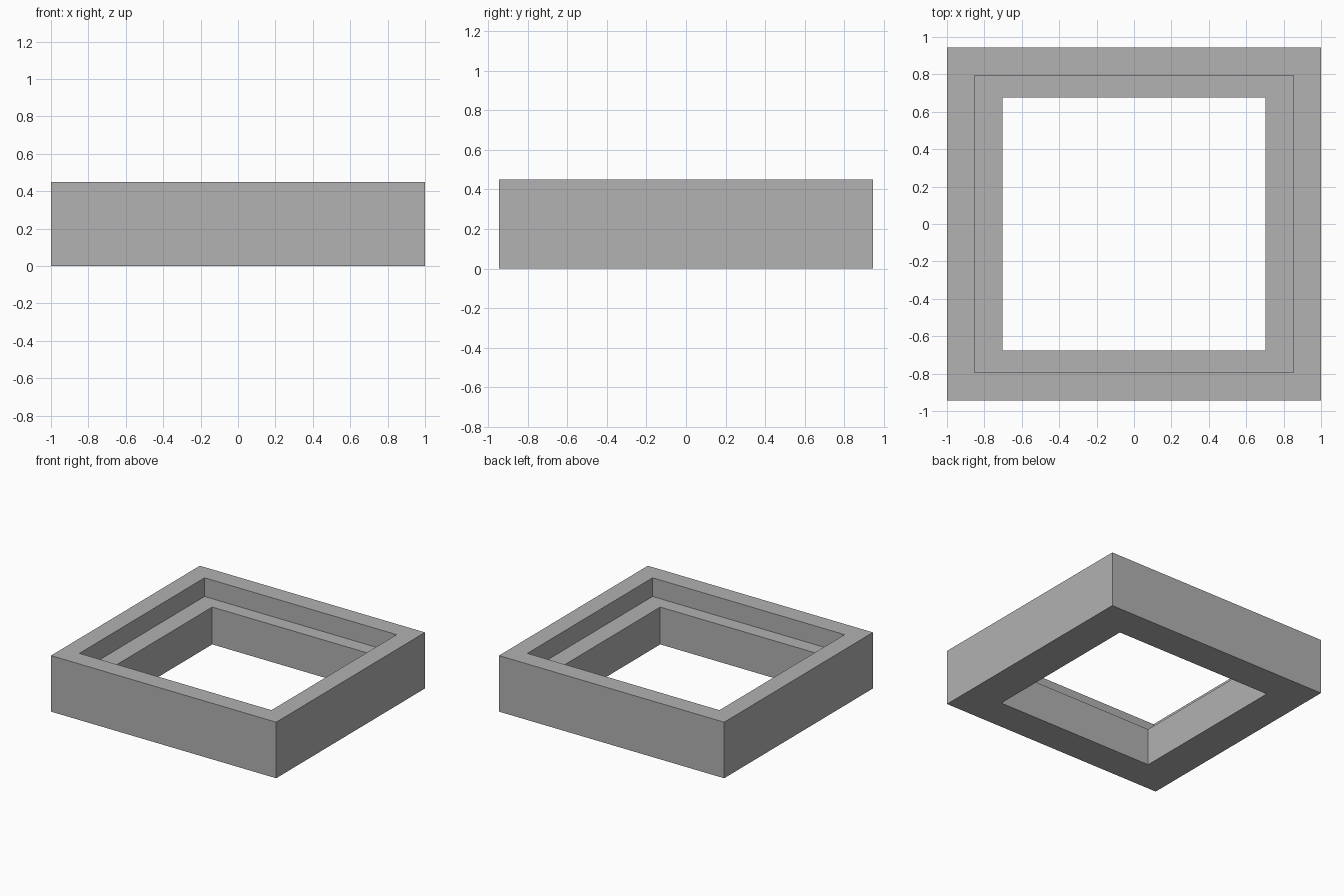
import bpy
import bmesh

cube = bpy.data.objects.get("Cube")
if cube:
    bpy.data.objects.remove(cube, do_unlink=True)

# Plain grey material
grey = bpy.data.materials.new("plain grey")
grey.use_nodes = True
colour = (0.445, 0.445, 0.445, 1)
grey.diffuse_color = colour
grey.node_tree.nodes["Principled BSDF"].inputs["Base Color"].default_value = colour

# Stepped cross-section: half width, half depth, height
OUTER = (1.0, 0.944)
REBATE = (0.853, 0.794)
OPENING = (0.703, 0.677)
HEIGHT, LEDGE = 0.45, 0.3
profile = [(*OUTER, 0), (*OUTER, HEIGHT), (*REBATE, HEIGHT),
           (*REBATE, LEDGE), (*OPENING, LEDGE), (*OPENING, 0)]


def rectangle(bm, x, y, z):
    corners = [(-x, -y), (x, -y), (x, y), (-x, y)]
    return [bm.verts.new((cx, cy, z)) for cx, cy in corners]


# Square frame with an inner ledge, joined ring by ring
bm = bmesh.new()
rings = [rectangle(bm, *p) for p in profile]
for lower, upper in zip(rings, rings[1:] + rings[:1]):
    for i in range(4):
        j = (i + 1) % 4
        bm.faces.new((lower[i], lower[j], upper[j], upper[i]))
bmesh.ops.recalc_face_normals(bm, faces=bm.faces)

mesh = bpy.data.meshes.new("stepped_frame")
bm.to_mesh(mesh)
bm.free()
mesh.materials.append(grey)
frame = bpy.data.objects.new("stepped_frame", mesh)
bpy.context.collection.objects.link(frame)
